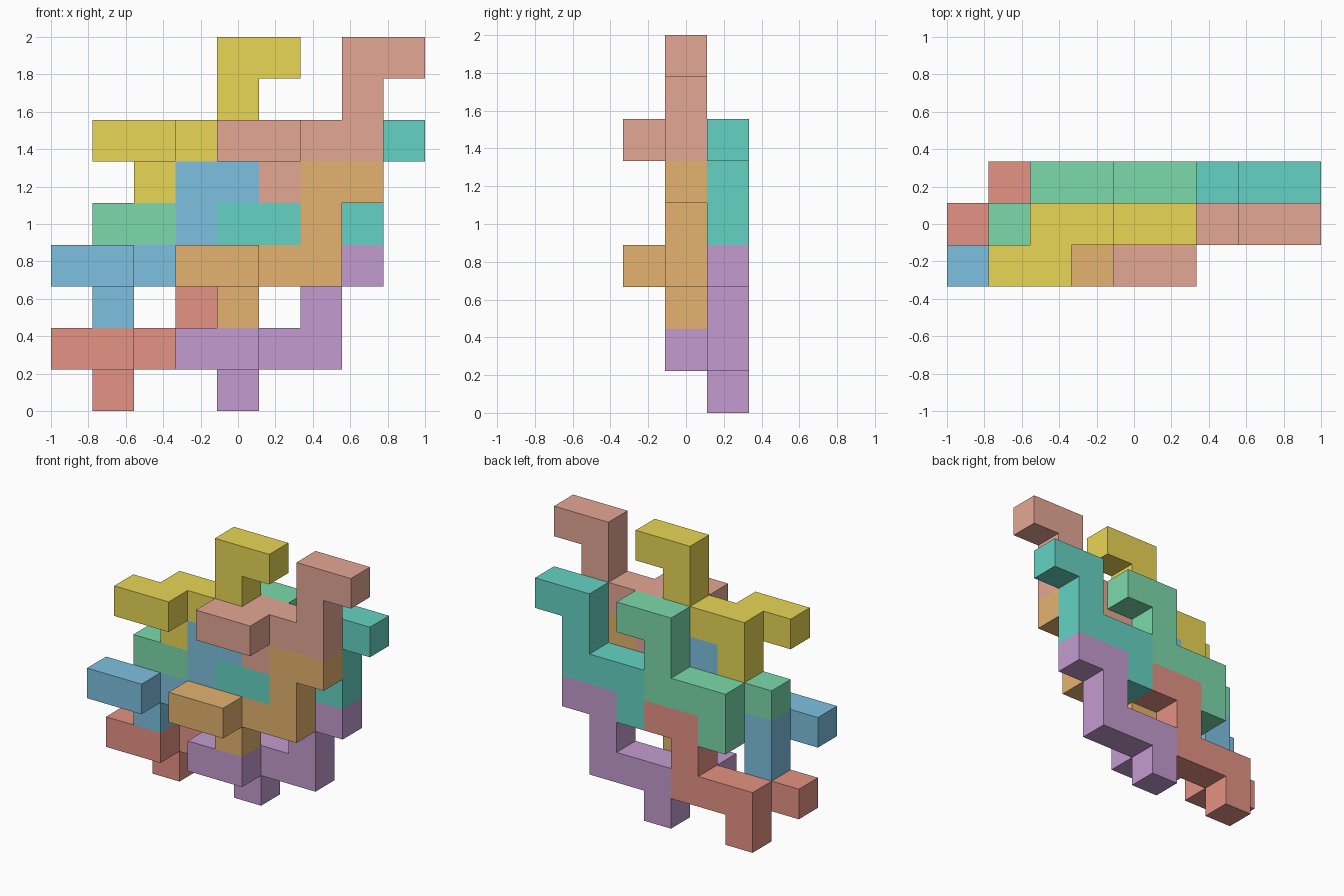
import bpy, bmesh
from mathutils import Vector

if "Cube" in bpy.data.objects:
    bpy.data.objects.remove(bpy.data.objects["Cube"])

CELL = 2 / 9
ORIGIN = Vector((-1, -1 / 3, 0))

# One interlocking piece in grid cells (x, y, z); every part is a shifted copy
PIECE = [(0, 0, 1), (1, 0, 1), (1, 1, 1), (1, 1, 0), (2, 1, 1),
         (3, 1, 1), (3, 1, 2), (3, 1, 3), (4, 1, 3)]

# name: (grid shift, colour)
PARTS = {
    "red_piece":    ((0, 1, 0), (0.78, 0.29, 0.23)),
    "purple_piece": ((3, 1, 0), (0.55, 0.33, 0.63)),
    "blue_piece":   ((0, 0, 2), (0.21, 0.53, 0.75)),
    "orange_piece": ((3, 0, 2), (0.78, 0.45, 0.16)),
    "green_piece":  ((1, 1, 3), (0.20, 0.70, 0.41)),
    "teal_piece":   ((4, 1, 3), (0.13, 0.65, 0.55)),
    "yellow_piece": ((1, 0, 5), (0.81, 0.67, 0.09)),
    "salmon_piece": ((4, 0, 5), (0.78, 0.39, 0.30)),
}


def build_piece(name, shift, colour):
    bm = bmesh.new()
    cells = set(PIECE)
    # Outer faces only: skip each side that touches another cell of the piece
    for cell in PIECE:
        for axis in range(3):
            for sign in (-1, 1):
                n = [0, 0, 0]
                n[axis] = sign
                if tuple(c + d for c, d in zip(cell, n)) in cells:
                    continue
                n = Vector(n)
                u = Vector((n.y, n.z, n.x))
                v = n.cross(u)
                mid = Vector(cell) + Vector((0.5, 0.5, 0.5)) + n / 2
                corners = [mid + (u * a + v * b) / 2
                           for a, b in ((-1, -1), (1, -1), (1, 1), (-1, 1))]
                bm.faces.new([bm.verts.new(c * CELL) for c in corners])
    bmesh.ops.remove_doubles(bm, verts=bm.verts, dist=1e-4)
    bmesh.ops.recalc_face_normals(bm, faces=bm.faces)
    # Merge coplanar squares into clean flat sides
    bmesh.ops.dissolve_limit(bm, angle_limit=0.01, verts=bm.verts, edges=bm.edges)
    mesh = bpy.data.meshes.new(name)
    bm.to_mesh(mesh)
    bm.free()
    mat = bpy.data.materials.new(name + "_colour")
    mat.diffuse_color = (*colour, 1)
    mat.use_nodes = True
    mat.node_tree.nodes["Principled BSDF"].inputs["Base Color"].default_value = mat.diffuse_color
    mesh.materials.append(mat)
    obj = bpy.data.objects.new(name, mesh)
    obj.location = ORIGIN + Vector(shift) * CELL
    bpy.context.collection.objects.link(obj)


for name, (shift, colour) in PARTS.items():
    build_piece(name, shift, colour)
